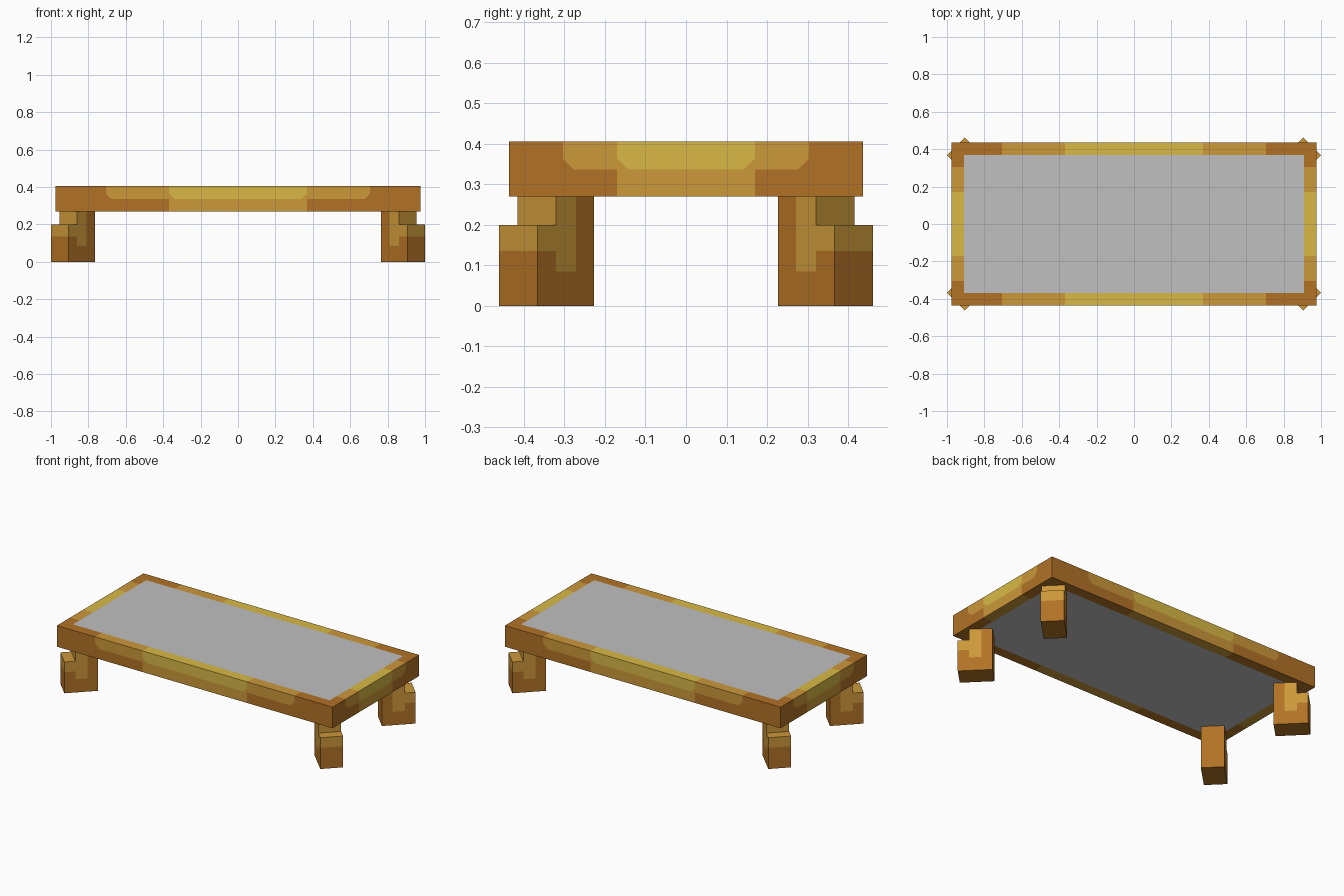
import bpy, bmesh, math
from mathutils import Vector, Matrix

cube = bpy.data.objects.get("Cube")
if cube:
    bpy.data.objects.remove(cube, do_unlink=True)


def material(name, rgb):
    def lin(c):
        c /= 255
        return c / 12.92 if c <= 0.04045 else ((c + 0.055) / 1.055) ** 2.4
    col = (*[lin(c) for c in rgb], 1)
    m = bpy.data.materials.new(name)
    m.use_nodes = True
    m.diffuse_color = col
    m.node_tree.nodes["Principled BSDF"].inputs["Base Color"].default_value = col
    return m


BROWN, AMBER, GOLD = 0, 1, 2
WOOD = [material("brown wood", (178, 114, 38)),
        material("amber wood", (204, 152, 57)),
        material("golden wood", (216, 185, 70))]
GREY = material("grey panel", (192, 192, 192))


def cut(bm, co, no, faces=None):
    faces = faces or bm.faces[:]
    geom = set(faces)
    for f in faces:
        geom.update(f.edges)
        geom.update(f.verts)
    bmesh.ops.bisect_plane(bm, geom=list(geom), dist=1e-5, plane_co=co, plane_no=no)


def finish(bm, name, mats):
    mesh = bpy.data.meshes.new(name)
    bm.to_mesh(mesh)
    bm.free()
    for m in mats:
        mesh.materials.append(m)
    obj = bpy.data.objects.new(name, mesh)
    bpy.context.collection.objects.link(obj)
    return obj


# Main sizes
OX, OY = 0.975, 0.437          # frame outer half sizes
IX, IY = 0.908, 0.37           # frame inner half sizes
Z0, Z1, ZM = 0.27, 0.405, 0.336
BANDS = [(0.37, 0.705), (0.17, 0.304)]   # colour band limits along x and y
CHAMFER = 0.028

# Frame: a mitred rectangular ring
bm = bmesh.new()
corners = [(-1, -1), (1, -1), (1, 1), (-1, 1)]
ring = [[bm.verts.new((sx * hx, sy * hy, z)) for sx, sy in corners]
        for hx, hy, z in ((OX, OY, Z0), (OX, OY, Z1), (IX, IY, Z1), (IX, IY, Z0))]
for k in range(4):
    for i in range(4):
        a, b, j = ring[k], ring[(k + 1) % 4], (i + 1) % 4
        bm.faces.new((a[i], a[j], b[j], b[i]))
bmesh.ops.recalc_face_normals(bm, faces=bm.faces[:])

# Band cuts, with small chamfers on the outer walls
cut(bm, (0, 0, ZM), (0, 0, 1))
for axis, limits in enumerate(BANDS):
    for a in limits:
        for s in (-1, 1):
            co, no = Vector((0, 0, ZM)), Vector((0, 0, 0))
            co[axis], no[axis] = s * a, 1
            cut(bm, co, no)
            co[axis], no[axis] = s * (a - CHAMFER), s
            no.z = -1
            walls = [f for f in bm.faces if abs(f.normal[1 - axis]) > 0.9
                     and f.calc_center_median().z > ZM
                     and abs(abs(f.calc_center_median()[1 - axis]) - (OY, OX)[axis]) < 0.01]
            cut(bm, co, no.normalized(), walls)

for f in bm.faces:
    c = f.calc_center_median()
    axis = 0 if abs(c.y) - OY > abs(c.x) - OX else 1
    a, (a1, a2) = abs(c[axis]), BANDS[axis]
    if c.z < ZM:
        f.material_index = AMBER if a < a1 else BROWN
    else:
        slope = CHAMFER - (c.z - ZM)
        if a < a1 and a + slope < a1:
            f.material_index = GOLD
        elif a < a2 and a + slope < a2:
            f.material_index = AMBER
        else:
            f.material_index = BROWN
finish(bm, "frame", WOOD)

# Panel filling the frame
bm = bmesh.new()
bmesh.ops.create_cube(bm, size=1, matrix=Matrix.Translation((0, 0, (Z0 + Z1) / 2))
                      @ Matrix.Diagonal((2 * IX, 2 * IY, Z1 - Z0, 1)))
finish(bm, "panel", [GREY])

# Stepped legs, turned diagonally at the corners
PROFILE = [(0, 0), (0.198, 0), (0.198, Z0), (0.064, Z0), (0.064, 0.2), (0, 0.2)]
HALF = 0.067


def leg(name, sx, sy):
    bm = bmesh.new()
    face = bm.faces.new([bm.verts.new((-HALF, d, z)) for d, z in PROFILE])
    ext = bmesh.ops.extrude_face_region(bm, geom=[face])
    bmesh.ops.translate(bm, vec=(2 * HALF, 0, 0),
                        verts=[v for v in ext["geom"] if isinstance(v, bmesh.types.BMVert)])
    bmesh.ops.recalc_face_normals(bm, faces=bm.faces[:])
    for d in (0.064, 0.135):
        cut(bm, (0, d, 0), (0, 1, 0))
    for z in (0.085, 0.135):
        cut(bm, (0, 0, z), (0, 0, 1))
    for f in bm.faces:
        c = f.calc_center_median()
        light = (c.y < 0.065 and c.z > 0.135) or (0.064 < c.y < 0.135 and c.z > 0.085)
        f.material_index = AMBER if light else BROWN
    obj = finish(bm, name, WOOD)
    obj.location = (sx * 0.9525, sy * 0.414, 0)
    obj.rotation_euler.z = math.atan2(-sy, -sx) - math.pi / 2


for sx, side in ((1, "left"), (-1, "right")):
    for sy, end in ((-1, "front"), (1, "back")):
        leg(f"{end}_{side}_leg", sx, sy)
